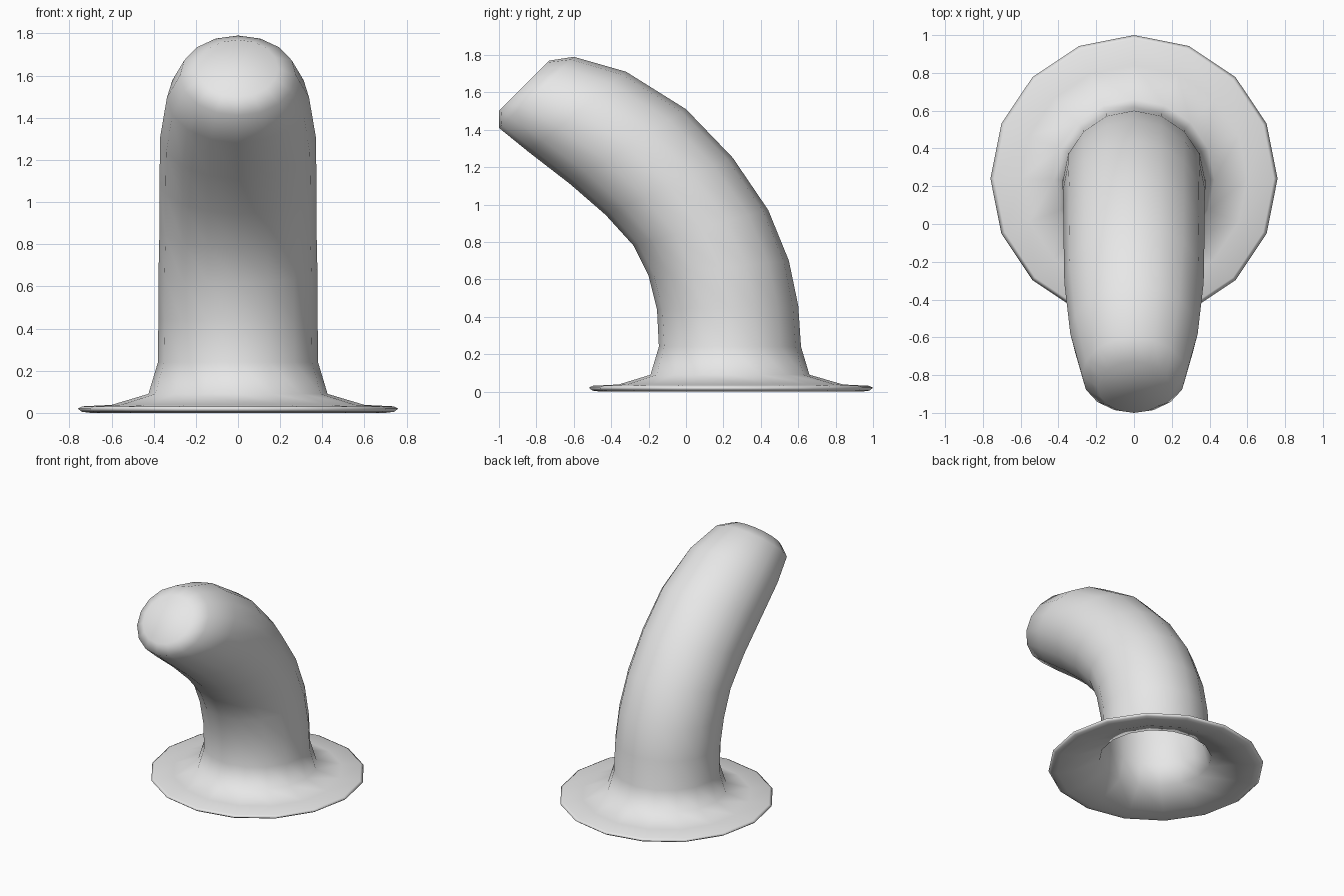
import bpy, bmesh, math
from mathutils import Vector

SIDES = 16
WALL = 0.03

if "Cube" in bpy.data.objects:
    bpy.data.objects.remove(bpy.data.objects["Cube"], do_unlink=True)

grey = bpy.data.materials.new("light grey")
grey.use_nodes = True
colour = (0.8, 0.8, 0.8, 1)
grey.diffuse_color = colour
grey.node_tree.nodes["Principled BSDF"].inputs["Base Color"].default_value = colour

# Bent tube: each section is its back point and front point as (y, z)
tube = [
    ((0.66, 0.09), (-0.19, 0.09)),
    ((0.615, 0.24), (-0.145, 0.24)),
    ((0.60, 0.46), (-0.155, 0.44)),
    ((0.55, 0.70), (-0.20, 0.62)),
    ((0.44, 0.97), (-0.28, 0.78)),
    ((0.25, 1.25), (-0.43, 0.945)),
    ((0.0, 1.51), (-0.62, 1.11)),
    ((-0.32, 1.71), (-0.84, 1.28)),
    ((-0.60, 1.79), (-1.0, 1.41)),
    ((-0.73, 1.77), (-1.0, 1.50)),
]
# Base flange: (radius, z) from the underside round the rim to the top
flange = [(0.60, 0.008), (0.70, 0.0), (0.74, 0.005), (0.76, 0.02),
          (0.74, 0.031), (0.60, 0.038)]
FLANGE_Y = 0.24

bm = bmesh.new()


def ring(back, front, shrink=0.0):
    """Circular section whose diameter runs from front to back."""
    b, f = Vector((0, *back)), Vector((0, *front))
    centre, arm = (b + f) / 2, (b - f) / 2
    arm *= (arm.length - shrink) / arm.length
    side = Vector((arm.length, 0, 0))
    angles = [2 * math.pi * i / SIDES for i in range(SIDES)]
    return [bm.verts.new(centre + arm * math.cos(a) + side * math.sin(a))
            for a in angles]


# Inner wall from the closed end down, flange, then outer wall up to the tip
inner = [ring(b, f, WALL) for b, f in reversed(tube[:-1])]
base = [ring((FLANGE_Y + r, z), (FLANGE_Y - r, z)) for r, z in flange]
outer = [ring(b, f) for b, f in tube]
rings = inner + base + outer

for low, high in zip(rings, rings[1:]):
    for i in range(SIDES):
        j = (i + 1) % SIDES
        bm.faces.new((low[i], low[j], high[j], high[i]))
bm.faces.new(rings[0])
bm.faces.new(rings[-1])
bmesh.ops.recalc_face_normals(bm, faces=bm.faces[:])
for face in bm.faces:
    face.smooth = True

mesh = bpy.data.meshes.new("bent_tube_with_flange")
bm.to_mesh(mesh)
bm.free()
mesh.materials.append(grey)
pipe = bpy.data.objects.new("bent_tube_with_flange", mesh)
bpy.context.collection.objects.link(pipe)
